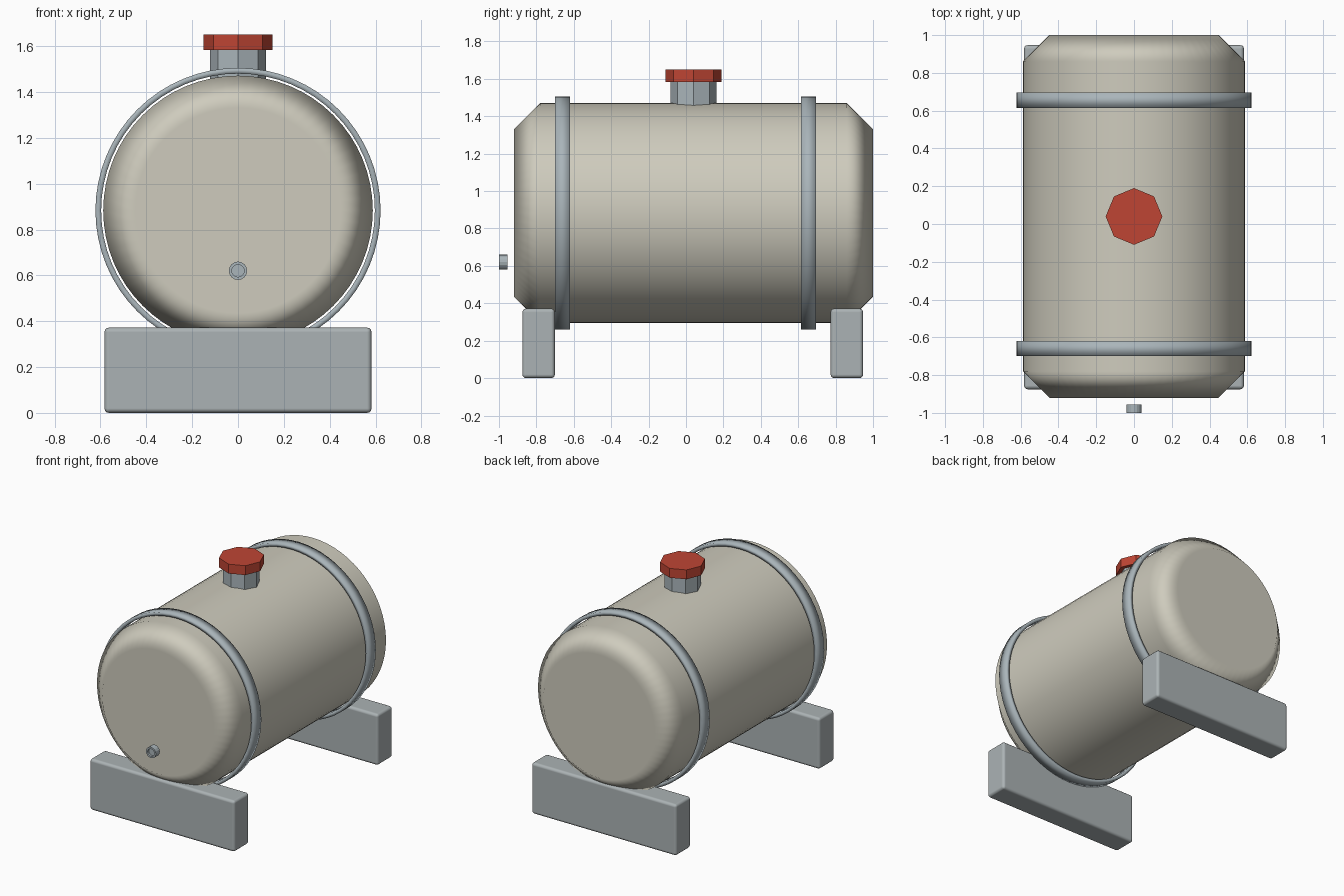
import bpy
import bmesh
from math import cos, sin, tau, pi
from mathutils import Matrix, Vector

cube = bpy.data.objects.get("Cube")
if cube:
    bpy.data.objects.remove(cube, do_unlink=True)


def material(name, color):
    mat = bpy.data.materials.new(name)
    mat.use_nodes = True
    rgba = (*color, 1)
    mat.diffuse_color = rgba
    bsdf = mat.node_tree.nodes["Principled BSDF"]
    bsdf.inputs["Base Color"].default_value = rgba
    bsdf.inputs["Roughness"].default_value = 0.6
    return mat


CREAM = material("cream paint", (0.62, 0.60, 0.51))
STEEL = material("blue grey steel", (0.40, 0.46, 0.49))
STAND = material("stand grey", (0.41, 0.45, 0.46))
RED = material("cap red", (0.52, 0.06, 0.034))

UPRIGHT = Matrix.Identity(4)
ALONG_Y = Matrix.Rotation(-pi / 2, 4, "X")  # lathe axis z becomes +y


def lathe(name, profile, sides, mat, location, turn=UPRIGHT, closed=False, smooth=True):
    """Spin (radius, height) points; an open profile gets capped at both ends."""
    bm = bmesh.new()
    rings = [[bm.verts.new((r * cos(tau * i / sides), r * sin(tau * i / sides), h))
              for i in range(sides)] for r, h in profile]
    pairs = list(zip(rings, rings[1:]))
    if closed:
        pairs.append((rings[-1], rings[0]))
    else:
        bm.faces.new(rings[0])
        bm.faces.new(rings[-1])
    for a, b in pairs:
        for i in range(sides):
            j = (i + 1) % sides
            bm.faces.new((a[i], a[j], b[j], b[i]))
    bmesh.ops.recalc_face_normals(bm, faces=bm.faces)
    bm.transform(Matrix.Translation(Vector(location)) @ turn)
    return finish(name, bm, mat, smooth)


def finish(name, bm, mat, smooth):
    for face in bm.faces:
        face.smooth = smooth
    mesh = bpy.data.meshes.new(name)
    bm.to_mesh(mesh)
    bm.free()
    mesh.materials.append(mat)
    obj = bpy.data.objects.new(name, mesh)
    bpy.context.collection.objects.link(obj)
    return obj


def weight_normals(obj):
    mod = obj.modifiers.new("weighted normals", "WEIGHTED_NORMAL")
    mod.weight = 100


AXIS_Z = 0.883
RADIUS = 0.588
CHAMFER = 0.14

# Tank with chamfered ends, softly shaded
front, back = -0.92, 1.0
tank = lathe("tank", [(RADIUS - CHAMFER, front), (RADIUS, front + CHAMFER),
                      (RADIUS, back - CHAMFER), (RADIUS - CHAMFER, back)],
             64, CREAM, (0, 0, AXIS_Z), ALONG_Y)
weight_normals(tank)

# Straps standing slightly clear of the tank
for name, y in (("front_strap", -0.66), ("back_strap", 0.655)):
    lathe(name, [(0.597, -0.04), (0.622, -0.04), (0.622, 0.04), (0.597, 0.04)],
          64, STEEL, (0, y, AXIS_Z), ALONG_Y, closed=True)

# Support blocks with rounded edges
for name, y in (("front_support", -0.788), ("back_support", 0.86)):
    bm = bmesh.new()
    bmesh.ops.create_cube(bm, size=1, matrix=Matrix.Translation((0, y, 0.186))
                          @ Matrix.Diagonal((1.165, 0.174, 0.372, 1)))
    bmesh.ops.bevel(bm, geom=bm.edges[:], offset=0.02, segments=3,
                    profile=0.5, affect="EDGES")
    weight_normals(finish(name, bm, STAND, True))

# Filler neck and octagonal cap
lathe("filler_neck", [(0.122, 1.40), (0.122, 1.59)], 8, STEEL, (0, 0.04, 0), smooth=False)
lathe("filler_cap", [(0.15, 1.582), (0.15, 1.65)], 8, RED, (0, 0.04, 0), smooth=False)

# Drain fitting with a recessed face
lathe("drain_fitting", [(0.04, 0.045), (0.04, 0), (0.027, 0), (0.027, 0.015)],
      16, STEEL, (0, -1.0, 0.62), ALONG_Y, smooth=False)
